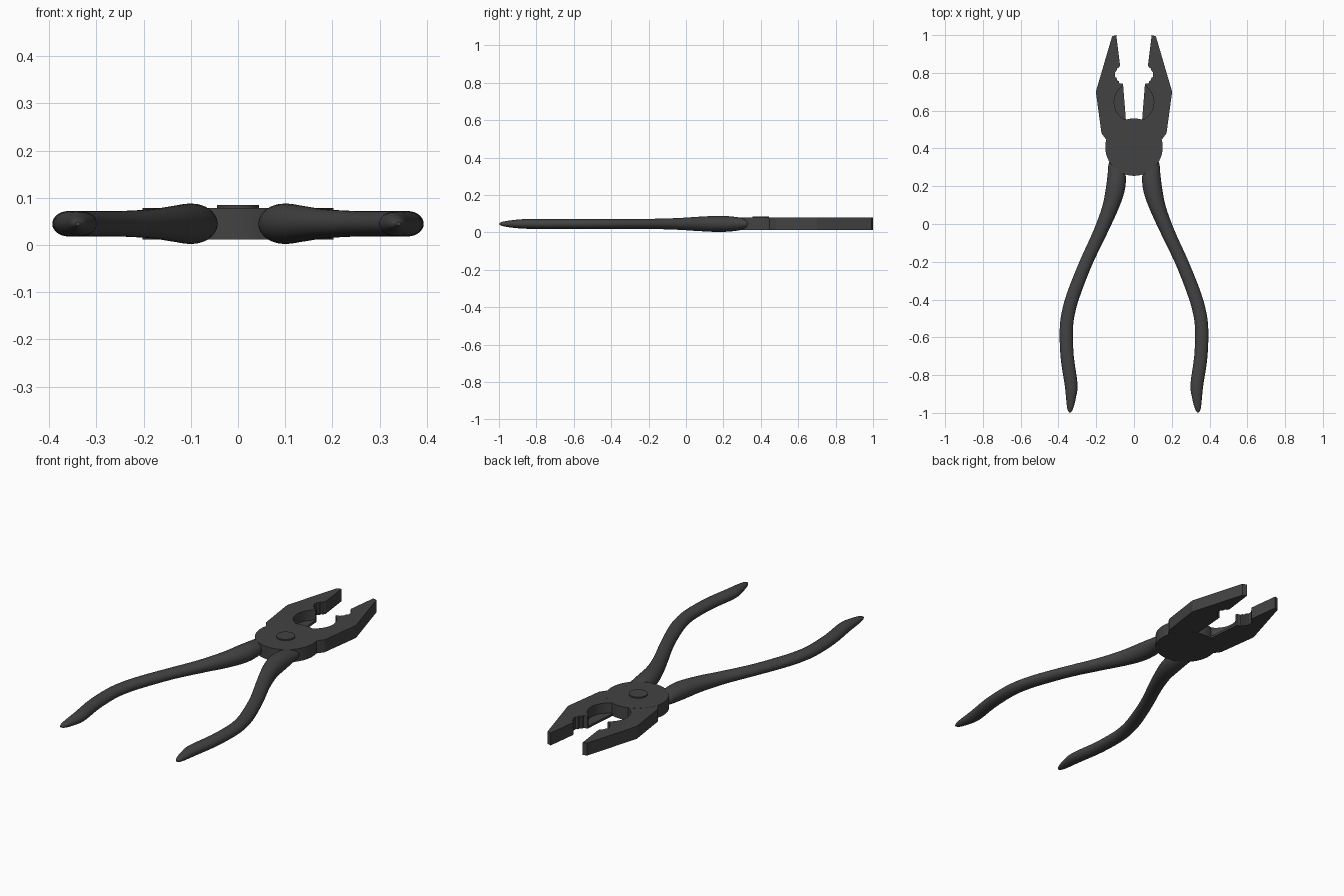
import bpy, bmesh, math
from mathutils import Vector

if "Cube" in bpy.data.objects:
    bpy.data.objects.remove(bpy.data.objects["Cube"])

steel = bpy.data.materials.new("dark_steel")
steel.diffuse_color = (0.055, 0.055, 0.055, 1)
steel.use_nodes = True
steel.node_tree.nodes["Principled BSDF"].inputs["Base Color"].default_value = steel.diffuse_color


def make_object(name, bm):
    bmesh.ops.recalc_face_normals(bm, faces=bm.faces)
    me = bpy.data.meshes.new(name)
    bm.to_mesh(me)
    bm.free()
    me.materials.append(steel)
    ob = bpy.data.objects.new(name, me)
    bpy.context.collection.objects.link(ob)
    return ob


def prism(name, outline, z0, z1):
    bm = bmesh.new()
    face = bm.faces.new([bm.verts.new((x, y, z0)) for x, y in outline])
    up = bmesh.ops.extrude_face_region(bm, geom=[face])["geom"]
    verts = [g for g in up if isinstance(g, bmesh.types.BMVert)]
    bmesh.ops.translate(bm, verts=verts, vec=(0, 0, z1 - z0))
    return make_object(name, bm)


def circle(cx, cy, r, n=48):
    return [(cx + r * math.cos(2 * math.pi * i / n), cy + r * math.sin(2 * math.pi * i / n))
            for i in range(n)]


def smooth(ob, angle=35):
    bpy.ops.object.select_all(action='DESELECT')
    ob.select_set(True)
    bpy.context.view_layer.objects.active = ob
    bpy.ops.object.shade_smooth_by_angle(angle=math.radians(angle))


def mirror(ob):
    ob.modifiers.new("mirror", 'MIRROR').use_mirror_merge = False


def catmull(rows, steps):
    out = []
    for i in range(len(rows) - 1):
        a, b, c, d = (Vector(rows[max(0, min(len(rows) - 1, i + k))]) for k in (-1, 0, 1, 2))
        for s in range(steps):
            t = s / steps
            out.append(0.5 * (2 * b + (c - a) * t + (2 * a - 5 * b + 4 * c - d) * t * t
                              + (3 * b - a - 3 * c + d) * t ** 3))
    return out + [Vector(rows[-1])]


# jaws with toothed notch
jaw_outline = [(.094, 1.0), (.116, .993), (.202, .70), (.172, .48), (.146, .445), (.10, .38),
               (.043, .45), (.043, .55), (.058, .742), (.078, .745), (.080, .756), (.090, .76),
               (.092, .774), (.101, .779), (.101, .804), (.092, .81), (.090, .824),
               (.080, .828), (.074, .84)]
jaw = prism("jaws", jaw_outline, .012, .078)

# round pocket sunk into the upper side of the jaws
cutter = prism("pocket_cutter", circle(0, .645, .105), .024, .12)
cutter.hide_render = True
cutter.hide_set(True)
cut = jaw.modifiers.new("pocket", 'BOOLEAN')
cut.operation = 'DIFFERENCE'
cut.solver = 'EXACT'
cut.object = cutter
mirror(jaw)

# pivot disc and rivet
smooth(prism("pivot_disc", circle(0, .407, .152, 64), .0115, .0785))
smooth(prism("rivet", circle(0, .40, .045, 40), .07, .085))

# handles: x, y, half width, half height along the grip
grip = [(.105, .345, .012, .010), (.101, .325, .034, .025), (.092, .26, .048, .038),
        (.100, .18, .050, .043), (.128, .08, .042, .039), (.182, -.05, .036, .031),
        (.252, -.20, .034, .027), (.312, -.35, .035, .027), (.343, -.45, .035, .027),
        (.358, -.55, .035, .027), (.354, -.70, .035, .027), (.333, -.85, .034, .026),
        (.334, -.92, .026, .021), (.338, -.975, .016, .013), (.340, -.998, .005, .004)]
path = catmull(grip, 4)
SIDES = 28
bm = bmesh.new()
rings = []
for i, (x, y, w, h) in enumerate(path):
    p, q = path[max(i - 1, 0)], path[min(i + 1, len(path) - 1)]
    d = Vector((q[0] - p[0], q[1] - p[1])).normalized()
    ring = []
    for k in range(SIDES):
        a = 2 * math.pi * k / SIDES
        ring.append(bm.verts.new((x - d.y * w * math.cos(a), y + d.x * w * math.cos(a),
                                  .045 + h * math.sin(a))))
    rings.append(ring)
for r0, r1 in zip(rings, rings[1:]):
    for k in range(SIDES):
        n = (k + 1) % SIDES
        bm.faces.new((r0[k], r0[n], r1[n], r1[k]))
bm.faces.new(rings[0])
bm.faces.new(rings[-1])
handle = make_object("handles", bm)
smooth(handle, 50)
mirror(handle)
